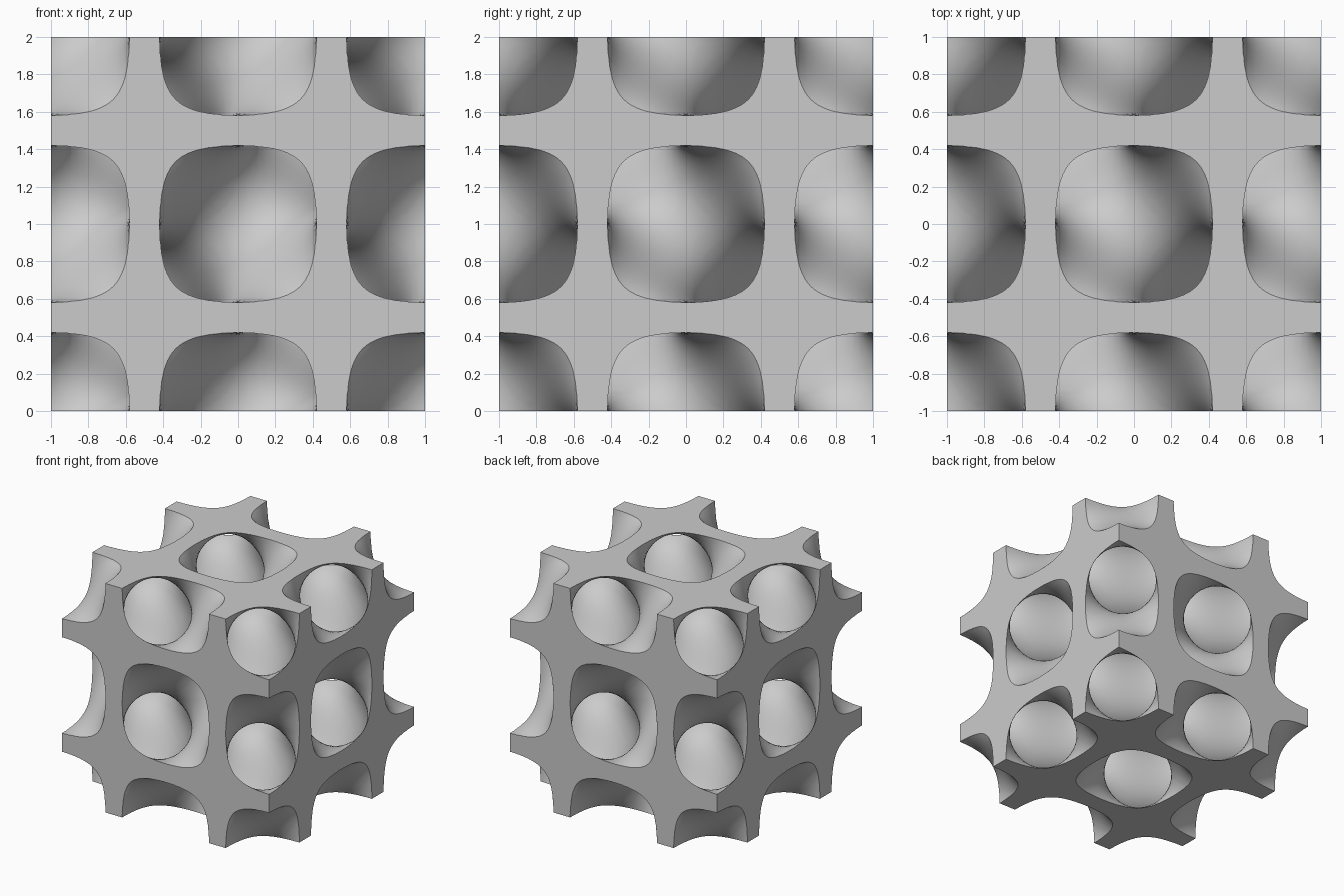
import bpy, bmesh, math
from itertools import product
from mathutils import Vector

if "Cube" in bpy.data.objects:
    bpy.data.objects.remove(bpy.data.objects["Cube"], do_unlink=True)

THICKNESS = 0.25           # field level at the two faces of the wall
CELLS = 28                 # grid cells per unit
H = 1 / CELLS
LAST = 2 * CELLS + 6       # index of the outermost grid layer
AXES = [Vector(row) for row in ((1, 0, 0), (0, 1, 0), (0, 0, 1))]


def wall_field(p):
    """Thick diamond-type minimal surface: negative inside the wall."""
    c = s = 1
    for v in p:
        c *= math.cos(math.pi * v)
        s *= math.sin(math.pi * v)
    return abs(c + s) - THICKNESS


def grid_point(i):
    return Vector([(k - 3) * H - 1 for k in i])


def sample(i):
    """Field on the grid, closed off at the outermost layer."""
    if min(i) == 0 or max(i) == LAST:
        return 0.5
    return wall_field(grid_point(i))


def shift(i, *axes):
    """Grid index moved back one cell along the given axes."""
    return tuple(k - (n in axes) for n, k in enumerate(i))


# Find where the wall surface crosses each grid edge
field = {i: sample(i) for i in product(range(LAST + 1), repeat=3)}
sums, counts, quads = {}, {}, []
for end, outer in field.items():
    for a in range(3):
        start = shift(end, a)
        if start[a] < 0 or (field[start] < 0) == (outer < 0):
            continue
        inner = field[start]
        point = grid_point(start) + AXES[a] * (H * inner / (inner - outer))
        b, c = (a + 1) % 3, (a + 2) % 3
        ring = [start, shift(start, b), shift(start, b, c), shift(start, c)]
        for cell in ring:
            sums[cell] = sums.get(cell, Vector()) + point
            counts[cell] = counts.get(cell, 0) + 1
        quads.append(ring if inner < 0 else ring[::-1])

# One vertex per crossed cell, pulled exactly onto the surface
bm = bmesh.new()
verts = {}
for cell, total in sums.items():
    p = total / counts[cell]
    if max(abs(v) for v in p) < 1 + 1.5 * H:
        for _ in range(2):
            e = 0.0001
            slope = Vector([(wall_field(p + d * e) - wall_field(p - d * e)) / (2 * e)
                            for d in AXES])
            p = p - slope * (wall_field(p) / slope.length_squared)
    verts[cell] = bm.verts.new(p)
for ring in quads:
    bm.faces.new([verts[cell] for cell in ring])


def make_object(name, bm):
    mesh = bpy.data.meshes.new(name)
    bm.to_mesh(mesh)
    bm.free()
    obj = bpy.data.objects.new(name, mesh)
    obj.location.z = 1
    bpy.context.collection.objects.link(obj)
    return obj


block = make_object("lattice_block", bm)

# Trim the lattice to a sharp cube
bm = bmesh.new()
bmesh.ops.create_cube(bm, size=2)
trimmer = make_object("trim_cube", bm)
trimmer.hide_render = True

for o in bpy.context.selected_objects:
    o.select_set(False)
bpy.context.view_layer.objects.active = block
block.select_set(True)
trim = block.modifiers.new("trim", 'BOOLEAN')
trim.operation = 'INTERSECT'
trim.solver = 'EXACT'
trim.object = trimmer
bpy.ops.object.modifier_apply(modifier=trim.name)
bpy.data.objects.remove(trimmer, do_unlink=True)
bpy.ops.object.shade_smooth_by_angle(angle=math.radians(35))

# Single plain grey
grey = bpy.data.materials.new("light_grey")
grey.use_nodes = True
colour = (0.6, 0.6, 0.6, 1)
grey.diffuse_color = colour
grey.node_tree.nodes["Principled BSDF"].inputs["Base Color"].default_value = colour
block.data.materials.clear()
block.data.materials.append(grey)
